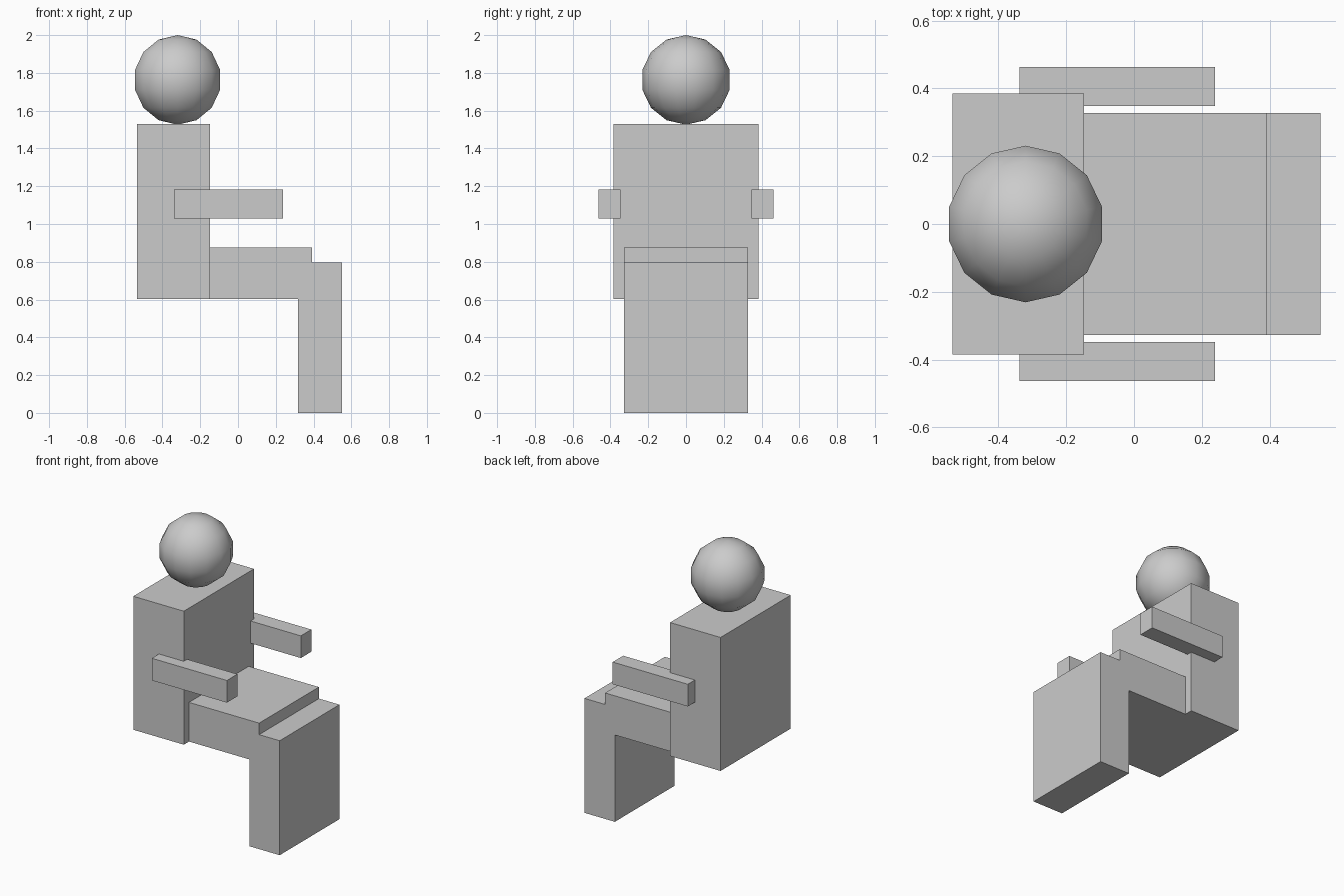
import bpy
import math

cube = bpy.data.objects.get("Cube")
if cube:
    bpy.data.objects.remove(cube, do_unlink=True)

# One plain grey for the whole figure
grey = bpy.data.materials.new("light_grey")
grey.use_nodes = True
color = (0.6, 0.6, 0.6, 1)
grey.diffuse_color = color
grey.node_tree.nodes["Principled BSDF"].inputs["Base Color"].default_value = color


def box(name, x, y, z):
    """Box spanning the given (min, max) ranges."""
    spans = (x, y, z)
    bpy.ops.mesh.primitive_cube_add(size=1, location=[(a + b) / 2 for a, b in spans])
    obj = bpy.context.object
    obj.name = name
    obj.scale = [b - a for a, b in spans]
    bpy.ops.object.transform_apply(location=False, rotation=False, scale=True)
    obj.data.materials.append(grey)
    return obj


# Seated body, facing along +x
box("torso", (-0.535, -0.147), (-0.385, 0.385), (0.603, 1.53))
box("thighs", (-0.147, 0.392), (-0.328, 0.328), (0.603, 0.875))
box("shins", (0.317, 0.55), (-0.328, 0.328), (0, 0.795))

# Arms reaching forward on both sides
box("right_arm", (-0.338, 0.239), (-0.463, -0.348), (1.028, 1.182))
box("left_arm", (-0.338, 0.239), (0.348, 0.463), (1.028, 1.182))

# Low-poly head resting on the torso
bpy.ops.mesh.primitive_uv_sphere_add(
    segments=14, ring_count=7, radius=0.237, location=(-0.32, 0, 1.763))
head = bpy.context.object
head.name = "head"
# Keep a vertex column on the x axis
head.rotation_euler.z = 0
head.data.materials.append(grey)
bpy.ops.object.shade_smooth_by_angle(angle=math.radians(30))
